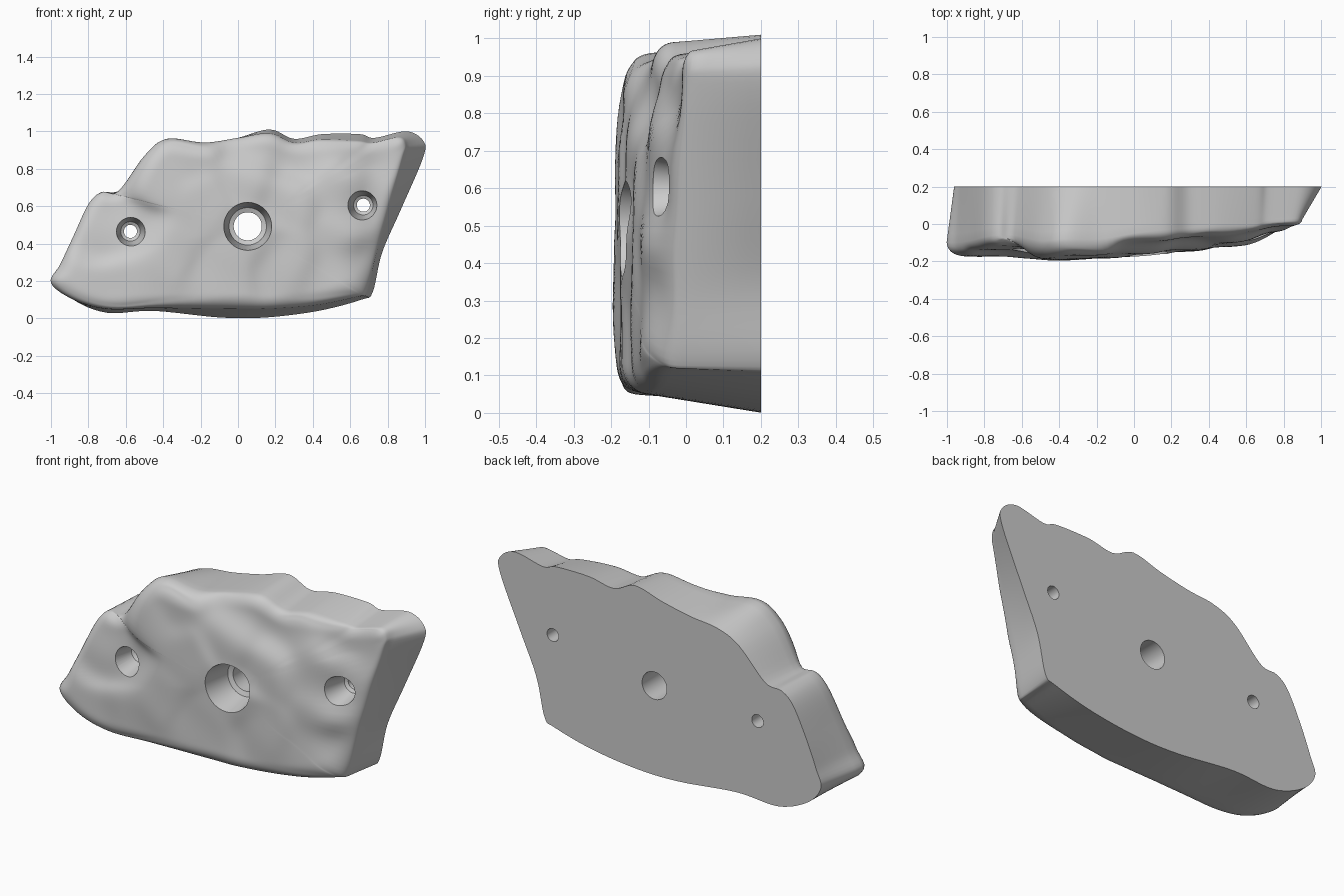
import bpy, bmesh
from math import sin, cos, pi, exp, sqrt, hypot, radians

if "Cube" in bpy.data.objects:
    bpy.data.objects.remove(bpy.data.objects["Cube"])

# Rim stations: back outline x,z then front shoulder x,z and its depth y
RIM = [
    (-.96, .20, -1.0, .19, -.10), (-.93, .30, -.95, .29, -.10), (-.87, .45, -.88, .44, -.09),
    (-.79, .61, -.80, .61, -.07), (-.72, .67, -.73, .675, -.06), (-.62, .69, -.64, .68, -.06),
    (-.46, .85, -.50, .87, -.09), (-.33, .91, -.38, .96, -.08), (-.17, .93, -.18, .94, -.08),
    (0, .965, 0, .965, -.05), (.17, 1.01, .17, .99, -.03), (.30, .96, .30, .94, -.02),
    (.45, .985, .45, .96, 0), (.65, .985, .64, .95, 0), (.73, .965, .72, .94, .02),
    (.90, 1.0, .86, .97, .03), (.99, .95, .90, .93, .03), (.99, .86, .88, .85, .01),
    (.87, .58, .80, .57, -.01), (.77, .35, .735, .33, -.02), (.72, .14, .69, .14, -.01),
    (.66, .10, .64, .115, -.03), (.43, .04, .42, .07, -.06), (.15, .005, .15, .05, -.09),
    (-.10, .005, -.10, .05, -.10), (-.45, .04, -.45, .055, -.12), (-.70, .03, -.70, .05, -.12),
    (-.88, .10, -.88, .10, -.12)]

# Depth samples of the weathered front face: x, z, y
FACE = [
    (-.92, .20, -.172), (-.75, .15, -.175), (-.75, .45, -.135), (-.70, .60, -.115), (-.57, .47, -.145),
    (-.55, .20, -.185), (-.40, .35, -.195), (-.45, .75, -.19), (-.30, .85, -.165), (-.20, .60, -.185),
    (-.10, .25, -.175), (.05, .75, -.16), (.10, .90, -.09), (.05, .45, -.17), (.25, .65, -.14),
    (.25, .30, -.145), (.30, .85, -.075), (.50, .75, -.105), (.50, .20, -.125), (.58, .45, -.125),
    (.58, .65, -.105), (.69, .60, -.055), (.69, .30, -.03), (.78, .85, -.01), (.62, .90, -.04),
    (.59, .25, -.12), (.76, .60, -.03), (.45, .90, -.06)]

CX, CZ = .052, .492
STEPS, RINGS = 6, 34


def spline(rows, steps):
    """Closed Catmull-Rom curve through rows of any width."""
    out, n = [], len(rows)
    for i in range(n):
        p = [rows[(i + k) % n] for k in (-1, 0, 1, 2)]
        for s in range(steps):
            t = s / steps
            out.append([.5 * (2 * b + (c - a) * t + (2 * a - 5 * b + 4 * c - d) * t * t
                              + (3 * b - a - 3 * c + d) * t ** 3) for a, b, c, d in zip(*p)])
    return out


def face_depth(x, z):
    total = weight = 0
    for sx, sz, sy in FACE:
        w = exp(-((x - sx) ** 2 + (z - sz) ** 2) / .011) + 1e-7
        total += w * sy
        weight += w
    ripple = .004 * sin(13 * x + 5 * z) * sin(11 * z - 4 * x)
    return total / weight + ripple


def loft(name, rings, loop=False, smooth=None):
    """Skin rings into a solid: capped at both ends, or joined end to start."""
    bm = bmesh.new()
    loops = [[bm.verts.new(p) for p in ring] for ring in rings]
    n = len(loops[0])
    for a, b in zip(loops, loops[1:] + loops[:1] if loop else loops[1:]):
        for i in range(n):
            j = (i + 1) % n
            bm.faces.new((a[i], a[j], b[j], b[i]))
    if not loop:
        bm.faces.new(loops[0][::-1])
        bm.faces.new(loops[-1])
    if smooth:
        soft = [v for ring in loops[smooth[0]:smooth[1]] for v in ring]
        for _ in range(3):
            bmesh.ops.smooth_vert(bm, verts=soft, factor=.5,
                                  use_axis_x=False, use_axis_y=True, use_axis_z=False)
    bm.normal_update()
    if bm.calc_volume(signed=True) < 0:
        bmesh.ops.reverse_faces(bm, faces=bm.faces[:])
    bm.normal_update()
    mesh = bpy.data.meshes.new(name)
    bm.to_mesh(mesh)
    bm.free()
    obj = bpy.data.objects.new(name, mesh)
    bpy.context.scene.collection.objects.link(obj)
    return obj


def subtract(obj, cutter):
    """Cut with the first solver that leaves a sound body."""
    for solver in ('EXACT', 'MANIFOLD', 'FLOAT'):
        mod = obj.modifiers.new("hole", 'BOOLEAN')
        mod.operation, mod.solver, mod.object = 'DIFFERENCE', solver, cutter
        bpy.context.view_layer.update()
        deps = bpy.context.evaluated_depsgraph_get()
        result = bpy.data.meshes.new_from_object(obj.evaluated_get(deps))
        obj.modifiers.remove(mod)
        low = min((v.co.y for v in result.vertices), default=-1)
        if len(result.polygons) > 1000 and low > -.25:
            obj.data = result
            break
    bpy.data.objects.remove(cutter)


outline = spline(RIM, STEPS)
rings = []
# Side wall from the flat back to the shoulder
for k in range(6):
    t = k / 6
    rings.append([(bx + (fx - bx) * t, .2 + (fy - .2) * t, bz + (fz - bz) * t)
                  for bx, bz, fx, fz, fy in outline])


def circle_point(x, z, r):
    d = hypot(x - CX, z - CZ)
    return CX + r * (x - CX) / d, CZ + r * (z - CZ) / d


# Rounded shoulder and relief face, running in to the mouth of the bolt hole
for k in range(RINGS + 1):
    u = (k / RINGS) ** 1.5
    ring = []
    for bx, bz, fx, fz, fy in outline:
        mx, mz = circle_point(fx, fz, .128)
        x, z = fx + (mx - fx) * u, fz + (mz - fz) * u
        f = face_depth(x, z)
        near = min(hypot(x - p[2], z - p[3]) for p in outline)
        e = min(1, near / (.025 + .8 * max(0, fy - f)))
        ring.append((x, fy + (f - fy) * sqrt(1 - (1 - e) ** 2), z))
    rings.append(ring)

# Bolt hole: tapered recess, seat and bore, joined round to the flat back
for r, y in ((.10, -.02), (.075, -.01), (.075, .2)):
    ring = []
    for p in outline:
        x, z = circle_point(p[2], p[3], r)
        ring.append((x, y, z))
    rings.append(ring)
rock = loft("rock_hold", rings, loop=True, smooth=(7, 5 + RINGS))

# Screw holes
for name, x, z, floor in (("left_screw_hole", -.575, .465, -.03), ("right_screw_hole", .67, .605, .04)):
    front = face_depth(x, z)
    profile = [(.035, .3), (.035, floor + .01), (.052, floor), (.076, front), (.085, front - .04),
               (.085, -.4)]
    subtract(rock, loft(name + "_cutter", [
        [(x + r * cos(2 * pi * i / 48), y, z + r * sin(2 * pi * i / 48)) for i in range(48)]
        for r, y in profile]))

# Smooth shading with sharp rims
bpy.ops.object.select_all(action='DESELECT')
rock.select_set(True)
bpy.context.view_layer.objects.active = rock
bpy.ops.object.shade_smooth_by_angle(angle=radians(40))
